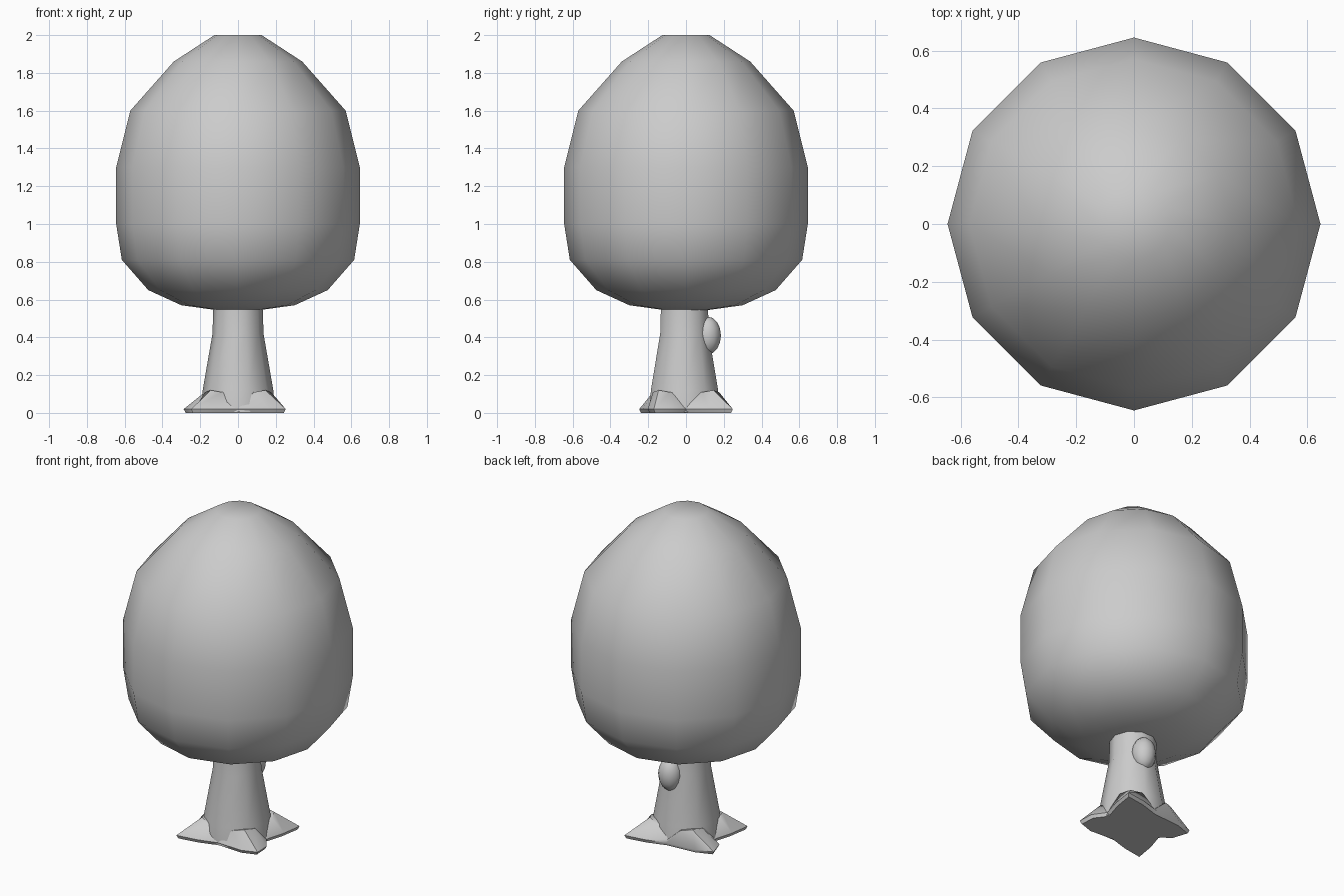
import bpy, bmesh
from math import cos, sin, radians, pi

if "Cube" in bpy.data.objects:
    bpy.data.objects.remove(bpy.data.objects["Cube"])


def make_object(name, rings, angle):
    """Skin a list of equal-length vertex rings and cap both ends."""
    bm = bmesh.new()
    loops = [[bm.verts.new(p) for p in ring] for ring in rings]
    n = len(loops[0])
    for a, b in zip(loops, loops[1:]):
        for i in range(n):
            j = (i + 1) % n
            bm.faces.new((a[i], a[j], b[j], b[i]))
    bm.faces.new(loops[0][::-1])
    bm.faces.new(loops[-1])
    bmesh.ops.recalc_face_normals(bm, faces=bm.faces)
    mesh = bpy.data.meshes.new(name)
    bm.to_mesh(mesh)
    bm.free()
    ob = bpy.data.objects.new(name, mesh)
    bpy.context.collection.objects.link(ob)
    smooth(ob, angle)
    return ob


def smooth(ob, angle):
    bpy.ops.object.select_all(action='DESELECT')
    bpy.context.view_layer.objects.active = ob
    ob.select_set(True)
    bpy.ops.object.shade_smooth_by_angle(angle=radians(angle))


def lathe(name, profile, sides, angle, y=0):
    rings = [[(r * cos(2 * pi * i / sides), y + r * sin(2 * pi * i / sides), z)
              for i in range(sides)] for r, z in profile]
    return make_object(name, rings, angle)


# Egg-shaped leafy crown, twelve sides
lathe("crown", [(0.12, 0.545), (0.30, 0.57), (0.475, 0.65), (0.615, 0.81),
                (0.645, 1.0), (0.645, 1.3), (0.57, 1.6), (0.34, 1.86),
                (0.125, 2.0)], 12, 80)

# Tapered trunk
lathe("trunk", [(0.195, 0.005), (0.187, 0.12), (0.135, 0.42), (0.13, 0.60)],
      10, 60, y=-0.008)

# Four spreading roots: angle and reach of every tip
tips = [(45, 0.35), (154, 0.32), (225, 0.35), (326, 0.305)]
sole, rim, top = [], [], []


def polar(r, a, z):
    return (r * cos(radians(a)), r * sin(radians(a)), z)


for k, (a, reach) in enumerate(tips):
    mid = 90 * k + 45
    notch = 90 * k + 90
    for ang, r, up, r_up, z in [(a - 17, 0.26, mid - 19, 0.195, 0.11),
                                (a, reach, mid, 0.205, 0.12),
                                (a + 17, 0.26, mid + 19, 0.195, 0.11),
                                (notch, 0.195, notch, 0.18, 0.035)]:
        sole.append(polar(r - 0.012, ang, 0.0))
        rim.append(polar(r, ang, 0.02))
        top.append(polar(r_up, up, z))
inner = [(x * 0.6, y * 0.6, 0.1) for x, y, z in top]
make_object("roots", [sole, rim, top, inner], 40)

# Knot bulging from the back of the trunk
bpy.ops.mesh.primitive_uv_sphere_add(segments=12, ring_count=8, radius=1,
                                     location=(0.025, 0.115, 0.41))
knot = bpy.context.object
knot.name = "knot"
knot.scale = (0.07, 0.07, 0.10)
smooth(knot, 80)
